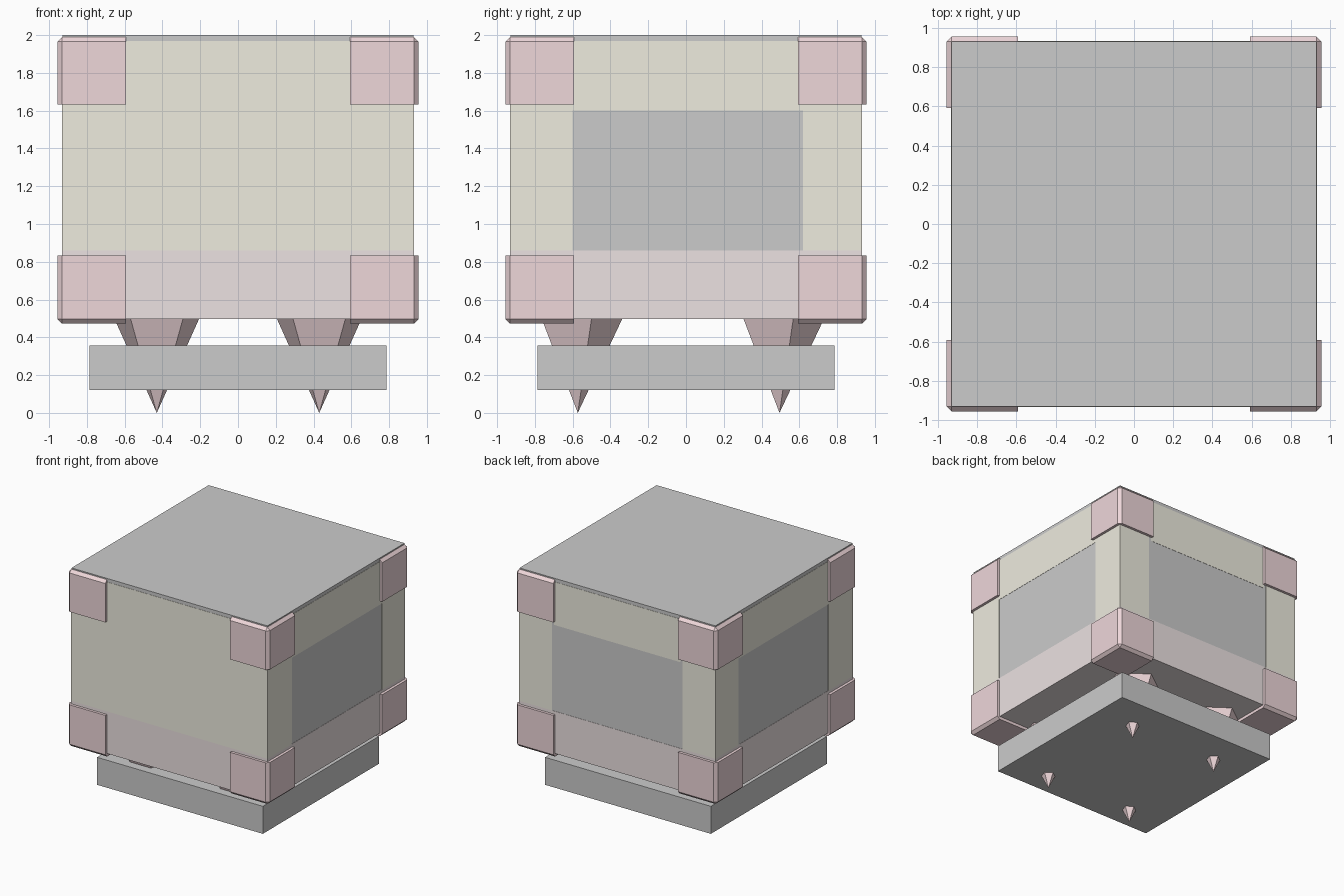
import bpy, bmesh, math
from mathutils import Vector

if "Cube" in bpy.data.objects:
    bpy.data.objects.remove(bpy.data.objects["Cube"])


def material(name, rgb):
    m = bpy.data.materials.new(name)
    m.diffuse_color = (*rgb, 1)
    m.use_nodes = True
    m.node_tree.nodes["Principled BSDF"].inputs["Base Color"].default_value = m.diffuse_color
    return m


pink = material("pink", (0.86, 0.68, 0.70))
pale_pink = material("pale_pink", (0.84, 0.76, 0.76))
cream = material("cream", (0.86, 0.84, 0.74))


def finish(name, bm, mat=None):
    bmesh.ops.recalc_face_normals(bm, faces=bm.faces[:])
    me = bpy.data.meshes.new(name)
    bm.to_mesh(me)
    bm.free()
    ob = bpy.data.objects.new(name, me)
    bpy.context.collection.objects.link(ob)
    if mat:
        me.materials.append(mat)
    return ob


def box_mesh(lo, hi):
    bm = bmesh.new()
    bmesh.ops.create_cube(bm, size=1)
    for v in bm.verts:
        v.co = Vector([l + (c + 0.5) * (h - l) for c, l, h in zip(v.co, lo, hi)])
    return bm


def box(name, lo, hi, mat=None):
    return finish(name, box_mesh(lo, hi), mat)


W = 0.93           # half width of the body
F = W + 0.002      # coloured cladding sits just proud of the body

# Main body, lower band and floor slab
box("body", (-W, -W, 0.6), (W, W, 2.0))
box("lower_band", (-F, -F, 0.498), (F, F, 0.86), pale_pink)
box("base_slab", (-0.787, -0.787, 0.122), (0.787, 0.787, 0.358))

# Cream cladding: closed front, corner posts and top rails on the other sides
box("front_panel", (-F, -F, 0.86), (F, -W + 0.02, 1.97), cream)
for sx in (-1, 1):
    for sy, inner in ((-1, 0.6), (1, 0.62)):
        xs, ys = sorted((sx * inner, sx * F)), sorted((sy * inner, sy * F))
        box("corner_post", (xs[0], ys[0], 0.86), (xs[1], ys[1], 1.97), cream)
    xs = sorted((sx * (W - 0.02), sx * F))
    box("side_top_rail", (xs[0], -0.6, 1.6), (xs[1], 0.62, 1.97), cream)
box("back_top_rail", (-0.6, W - 0.02, 1.6), (0.6, F, 1.97), cream)


# Corner guards, chamfered on the three edges that meet at the outer corner
def corner_guard(sx, sy, z_in, z_out):
    corner = Vector((sx * 0.955, sy * 0.955, z_out))
    inner = Vector((sx * 0.592, sy * 0.592, z_in))
    lo = [min(a, b) for a, b in zip(corner, inner)]
    hi = [max(a, b) for a, b in zip(corner, inner)]
    bm = box_mesh(lo, hi)
    tip = min(bm.verts, key=lambda v: (v.co - corner).length)
    bmesh.ops.bevel(bm, geom=list(tip.link_edges), offset=0.024,
                    segments=1, affect='EDGES')
    finish("corner_guard", bm, pink)


for sx in (-1, 1):
    for sy in (-1, 1):
        corner_guard(sx, sy, 1.632, 1.99)
        corner_guard(sx, sy, 0.834, 0.472)

# Five-sided spikes that pass through the slab, one corner pointing back
for x in (-0.43, 0.43):
    for y in (-0.573, 0.495):
        bm = bmesh.new()
        top_z, radius = 0.56, 0.265
        ring = [bm.verts.new((x + radius * math.sin(math.tau * i / 5),
                              y + radius * math.cos(math.tau * i / 5), top_z))
                for i in range(5)]
        tip = bm.verts.new((x, y, 0.0))
        bm.faces.new(ring)
        for i in range(5):
            bm.faces.new((ring[i], ring[(i + 1) % 5], tip))
        finish("spike_foot", bm, pink)
